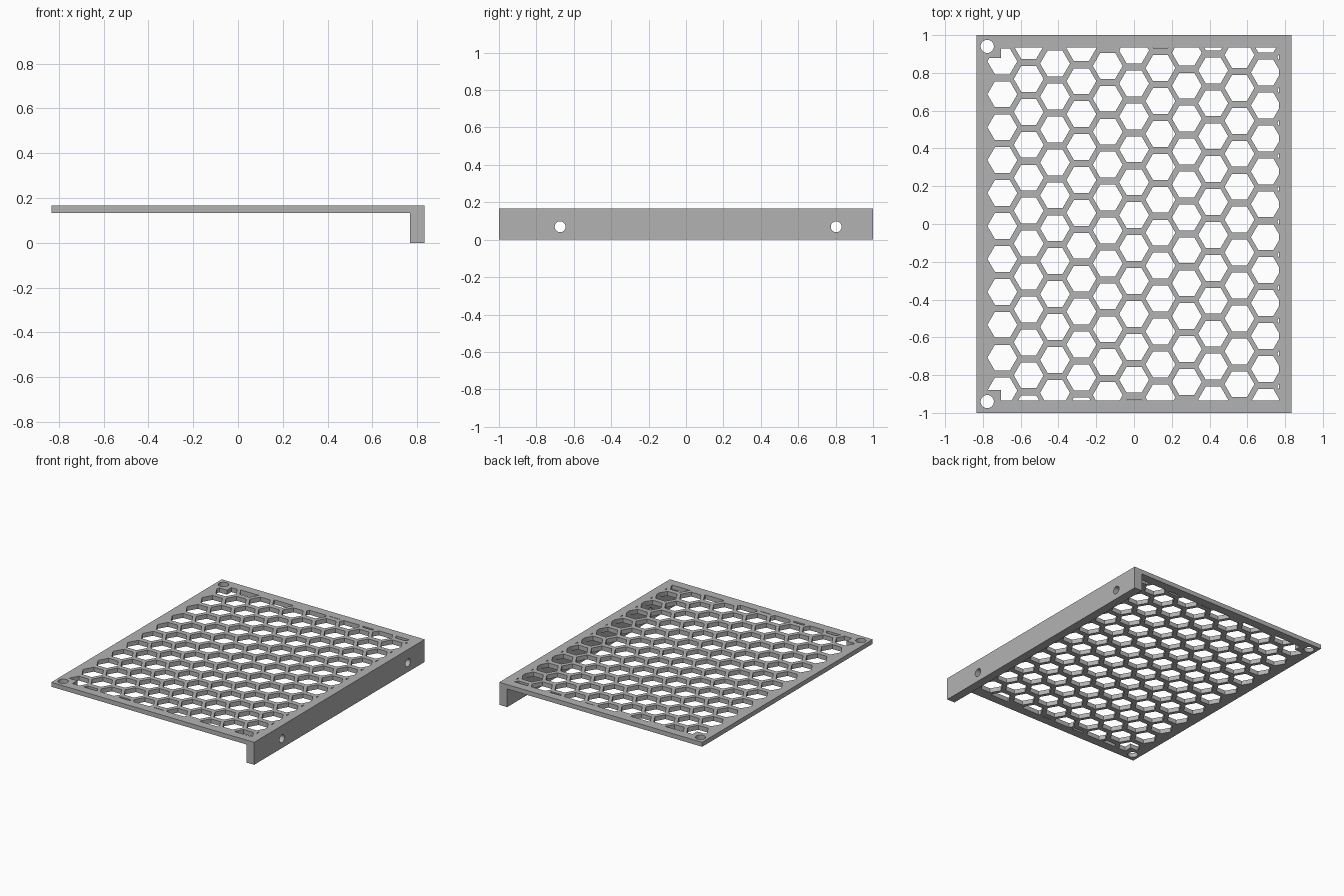
import bpy, bmesh, math
from mathutils import Vector

cube = bpy.data.objects.get("Cube")
if cube:
    bpy.data.objects.remove(cube, do_unlink=True)

HALF_X, HALF_Y = 0.833, 1.0
TOP, UNDER = 0.167, 0.134           # plate top and underside
FLANGE_X = 0.768                    # inner face of the side flange
WIN_LEFT, WIN_Y = -0.78, 0.935      # honeycomb window limits
HEX_R, COL_STEP, ROW_STEP, DRIFT = 0.079, 0.1395, 0.1743, 0.0931

grey = bpy.data.materials.new("plain grey")
grey.use_nodes = True
grey.diffuse_color = (0.45, 0.45, 0.45, 1)
grey.node_tree.nodes["Principled BSDF"].inputs["Base Color"].default_value = grey.diffuse_color


def prism(bm, points, offset):
    """Closed prism from a polygon swept along an offset."""
    low = [bm.verts.new(p) for p in points]
    high = [bm.verts.new(Vector(p) + Vector(offset)) for p in points]
    bm.faces.new(low[::-1])
    bm.faces.new(high)
    for i in range(len(low)):
        j = (i + 1) % len(low)
        bm.faces.new((low[i], low[j], high[j], high[i]))


def ring(center, radius, sides, u, v):
    """Regular polygon in the plane of u and v."""
    c, u, v = Vector(center), Vector(u), Vector(v)
    angles = [math.tau * i / sides for i in range(sides)]
    return [c + radius * (math.cos(a) * u + math.sin(a) * v) for a in angles]


def make(name, bm):
    bmesh.ops.recalc_face_normals(bm, faces=bm.faces[:])
    mesh = bpy.data.meshes.new(name)
    bm.to_mesh(mesh)
    bm.free()
    obj = bpy.data.objects.new(name, mesh)
    bpy.context.collection.objects.link(obj)
    mesh.materials.append(grey)
    return obj


def cut(target, cutter):
    """Subtract the cutter, then discard it."""
    mod = target.modifiers.new("cut", 'BOOLEAN')
    mod.operation, mod.solver, mod.object = 'DIFFERENCE', 'EXACT', cutter
    bpy.context.view_layer.objects.active = target
    bpy.ops.object.modifier_apply(modifier=mod.name)
    bpy.data.objects.remove(cutter, do_unlink=True)


# Plate and flange: one L profile swept front to back
bm = bmesh.new()
profile = [(-HALF_X, UNDER), (FLANGE_X, UNDER), (FLANGE_X, 0),
           (HALF_X, 0), (HALF_X, TOP), (-HALF_X, TOP)]
prism(bm, [(x, -HALF_Y, z) for x, z in profile], (0, 2 * HALF_Y, 0))
panel = make("vented_panel", bm)

# Flat hexagon field, trimmed to the window
flat = bmesh.new()
for col in range(12):
    for row in range(-13, 14):
        center = (-0.697 + COL_STEP * col, 0.861 - DRIFT * col + ROW_STEP * row, 0)
        if abs(center[1]) < WIN_Y + HEX_R:
            flat.faces.new([flat.verts.new(p) for p in
                            ring(center, HEX_R, 6, (1, 0, 0), (0, 1, 0))])
for co, normal in (((WIN_LEFT, 0, 0), (-1, 0, 0)), ((FLANGE_X, 0, 0), (1, 0, 0)),
                   ((0, WIN_Y, 0), (0, 1, 0)), ((0, -WIN_Y, 0), (0, -1, 0))):
    bmesh.ops.bisect_plane(flat, geom=flat.verts[:] + flat.edges[:] + flat.faces[:],
                           plane_co=co, plane_no=normal, clear_outer=True)
bm = bmesh.new()
for face in flat.faces:
    if face.calc_area() > 1e-5:
        prism(bm, [(v.co.x, v.co.y, UNDER - 0.05) for v in face.verts], (0, 0, 0.15))
flat.free()
honeycomb = make("honeycomb_cutter", bm)

# Solid corner pads stay around the two mounting holes
bm = bmesh.new()
for side in (-1, 1):
    near, far = side * 0.878, side * 1.1
    prism(bm, [(-0.9, near, -0.1), (-0.705, near, -0.1),
               (-0.705, far, -0.1), (-0.9, far, -0.1)], (0, 0, 0.5))
cut(honeycomb, make("pad_cutter", bm))
cut(panel, honeycomb)

# Mounting holes through the plate corners and the flange
bm = bmesh.new()
for side in (-1, 1):
    prism(bm, ring((-0.777, side * 0.94, UNDER - 0.05), 0.035, 32, (1, 0, 0), (0, 1, 0)),
          (0, 0, 0.15))
for y in (-0.673, 0.803):
    prism(bm, ring((FLANGE_X - 0.05, y, 0.069), 0.029, 32, (0, 1, 0), (0, 0, 1)),
          (0.2, 0, 0))
cut(panel, make("hole_cutter", bm))

# Smooth hole walls, crisp edges elsewhere
bpy.ops.object.select_all(action='DESELECT')
panel.select_set(True)
bpy.context.view_layer.objects.active = panel
bpy.ops.object.shade_smooth_by_angle(angle=math.radians(30))
